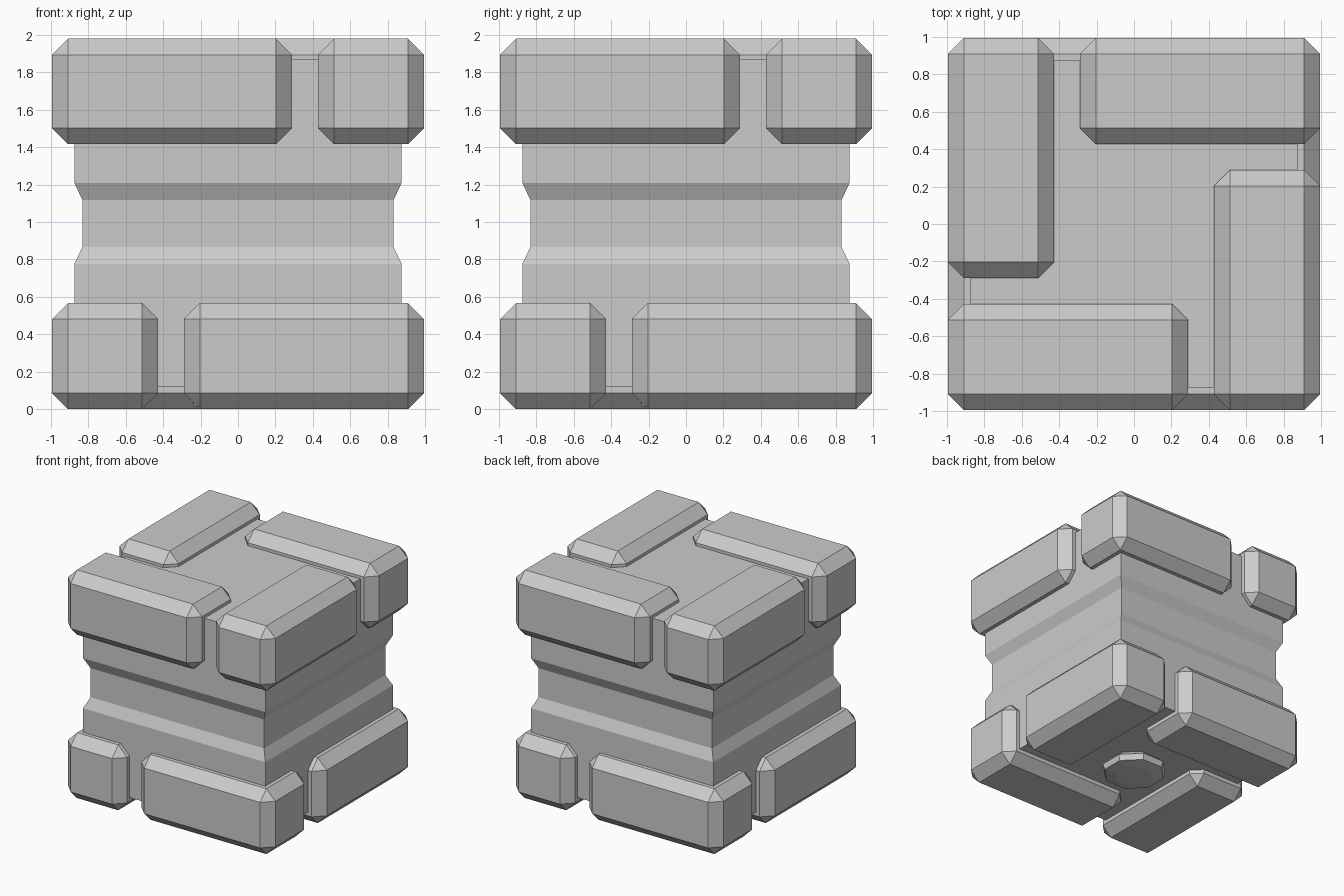
import bpy, bmesh, math
from mathutils import Matrix

if "Cube" in bpy.data.objects:
    bpy.data.objects.remove(bpy.data.objects["Cube"])


def add_object(name, bm):
    bmesh.ops.recalc_face_normals(bm, faces=bm.faces)
    mesh = bpy.data.meshes.new(name)
    bm.to_mesh(mesh)
    bm.free()
    obj = bpy.data.objects.new(name, mesh)
    bpy.context.collection.objects.link(obj)
    return obj


def stacked_prism(name, profile, sides):
    """Stack flat-sided rings; profile holds (distance to side, z)."""
    bm = bmesh.new()
    rings = []
    for apothem, z in profile:
        r = apothem / math.cos(math.pi / sides)
        angles = [(i + 0.5) * math.tau / sides for i in range(sides)]
        rings.append([bm.verts.new((r * math.cos(a), r * math.sin(a), z)) for a in angles])
    for low, high in zip(rings, rings[1:]):
        for i in range(sides):
            j = (i + 1) % sides
            bm.faces.new((low[i], low[j], high[j], high[i]))
    bm.faces.new(rings[0][::-1])
    bm.faces.new(rings[-1])
    return add_object(name, bm)


def chamfered_block(name, lo, hi, turn, chamfer=0.086):
    bm = bmesh.new()
    bmesh.ops.create_cube(bm, size=1)
    for v in bm.verts:
        v.co = [(a + b) / 2 + c * (b - a) for a, b, c in zip(lo, hi, v.co)]
    bmesh.ops.bevel(bm, geom=bm.edges[:], offset=chamfer, offset_type='OFFSET',
                    segments=1, profile=0.5, affect='EDGES')
    bm.transform(Matrix.Rotation(turn * math.pi / 2, 4, 'Z'))
    return add_object(name, bm)


# Square core with a groove around its waist
stacked_prism("core", [(0.875, 0.12), (0.875, 0.775), (0.832, 0.867),
                       (0.832, 1.118), (0.875, 1.21), (0.875, 1.868)], 4)

# Octagonal stud under the core
stacked_prism("bottom_stud", [(0.15, 0.005), (0.235, 0.02),
                              (0.25, 0.07), (0.19, 0.125)], 8)

# Pinwheels of chamfered blocks, mirrored between top and bottom
for turn, side in enumerate(("front", "right", "back", "left")):
    chamfered_block(f"top_{side}_block", (-0.995, -0.995, 1.417), (0.29, -0.427, 1.98), turn)
    chamfered_block(f"bottom_{side}_block", (-0.29, -0.995, 0.005), (0.995, -0.427, 0.572), turn)

# Settle the lower blocks exactly on the ground plane
for obj in bpy.data.objects:
    if obj.name.startswith("bottom_"):
        obj.location.z = -0.005
